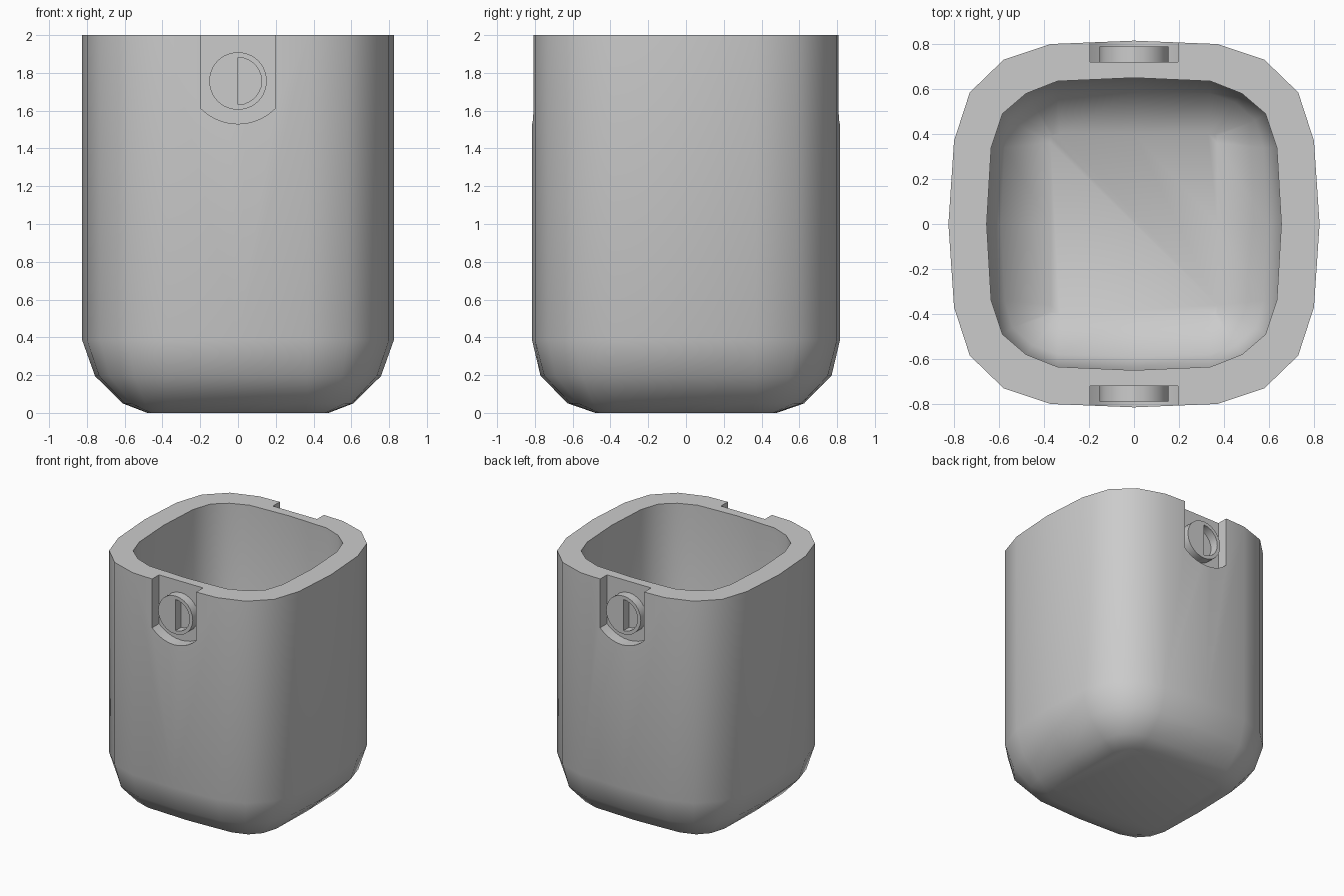
import bpy, bmesh
from math import sin, cos, pi, asin

if "Cube" in bpy.data.objects:
    bpy.data.objects.remove(bpy.data.objects["Cube"])


def finish(name, bm):
    bmesh.ops.recalc_face_normals(bm, faces=bm.faces)
    mesh = bpy.data.meshes.new(name)
    bm.to_mesh(mesh)
    bm.free()
    ob = bpy.data.objects.new(name, mesh)
    bpy.context.collection.objects.link(ob)
    return ob


def activate(ob):
    bpy.ops.object.select_all(action='DESELECT')
    ob.select_set(True)
    bpy.context.view_layer.objects.active = ob


def full_ring(q):
    """Expand a quarter outline (from +x axis to +y axis) to a closed loop."""
    half = q + [(-x, y) for x, y in q[-2::-1]]
    return half + [(x, -y) for x, y in half[-2:0:-1]]


def prism(bm, pts, y0, y1, side):
    """Extrude an x-z outline along y; side -1 turns it round to the back."""
    a = [bm.verts.new((side * x, side * y0, z)) for x, z in pts]
    b = [bm.verts.new((side * x, side * y1, z)) for x, z in pts]
    bm.faces.new(a)
    bm.faces.new(b[::-1])
    for i in range(len(pts)):
        j = (i + 1) % len(pts)
        bm.faces.new((a[i], b[i], b[j], a[j]))


def arc(r, cz, a0, a1, n):
    return [(r * cos(a0 + (a1 - a0) * i / n), cz + r * sin(a0 + (a1 - a0) * i / n))
            for i in range(n + 1)]


# Quarter cross-sections of the hollow body
outer = [(.825, 0), (.80, .37), (.73, .585), (.58, .73), (.37, .80), (0, .815)]
low = [(.757, 0), (.735, .37), (.68, .55), (.55, .69), (.37, .75), (0, .77)]
foot = [(.61, 0), (.60, .37), (.565, .49), (.49, .57), (.37, .61), (0, .625)]
base = [(.48, 0), (.475, .34), (.46, .42), (.42, .46), (.34, .475), (0, .48)]
inner = [(.655, 0), (.635, .34), (.585, .49), (.48, .58), (.34, .635), (0, .65)]
inner_low = [(.59, 0), (.575, .34), (.54, .46), (.45, .54), (.34, .58), (0, .59)]
floor = [(.37, 0), (.37, .36), (.37, .39), (.36, .40), (.33, .40), (0, .40)]
levels = [(base, 0), (foot, .05), (low, .195), (outer, .385), (outer, 2),
          (inner, 2), (inner, .46), (inner_low, .30), (floor, .18)]

# Cup body
bm = bmesh.new()
rings = [[bm.verts.new((x, y, z)) for x, y in full_ring(q)] for q, z in levels]
for lo, hi in zip(rings, rings[1:]):
    for i in range(len(lo)):
        j = (i + 1) % len(lo)
        bm.faces.new((lo[i], lo[j], hi[j], hi[i]))
bm.faces.new(rings[0][::-1])
bm.faces.new(rings[-1])
body = finish("cup_body", bm)

# Slots with curved bottoms, front and back
half = asin(.195 / .278)
slot = [(.195, 2.2), (-.195, 2.2)] + arc(.278, 1.808, -pi / 2 - half, -pi / 2 + half, 10)
bm = bmesh.new()
for side in (1, -1):
    prism(bm, slot, -1, -.72, side)
cutter = finish("slot_cutter", bm)
cutter.hide_render = True
mod = body.modifiers.new("slots", 'BOOLEAN')
mod.operation = 'DIFFERENCE'
mod.solver = 'EXACT'
mod.object = cutter
activate(body)
bpy.ops.object.modifier_apply(modifier=mod.name)
bpy.data.objects.remove(cutter)
activate(body)
bpy.ops.object.shade_smooth_by_angle(angle=.7)

# Pivot studs: one solid half, one half hollowed to a thin rim
CZ = 1.757
for name, side in (("front_stud", 1), ("back_stud", -1)):
    bm = bmesh.new()
    prism(bm, arc(.153, CZ, pi / 2, 3 * pi / 2, 12), -.79, -.715, side)
    prism(bm, arc(.153, CZ, -pi / 2, pi / 2, 12) + arc(.125, CZ, pi / 2, -pi / 2, 12),
          -.79, -.715, side)
    stud = finish(name, bm)
    activate(stud)
    bpy.ops.object.shade_smooth_by_angle(angle=.6)
